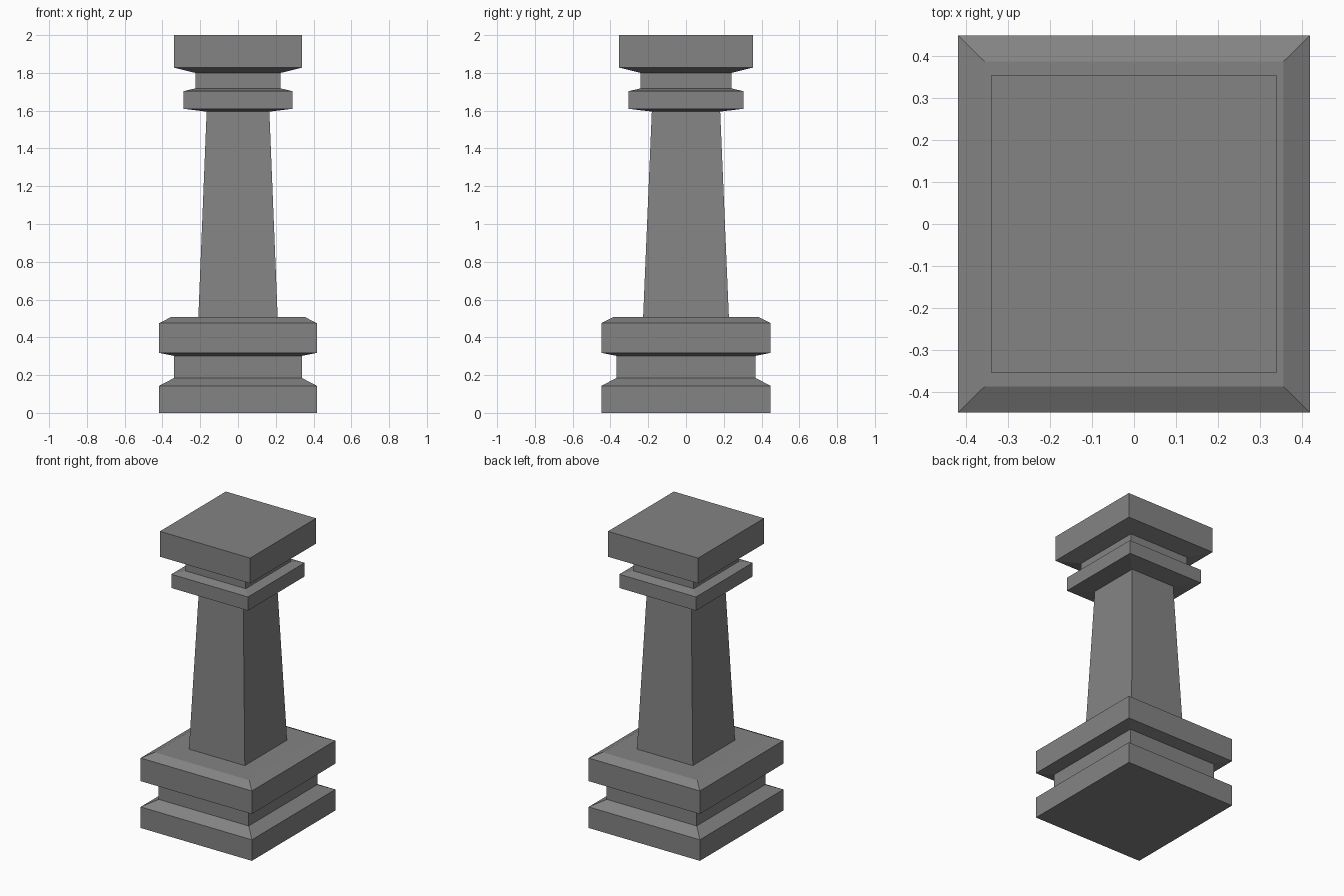
import bpy
import bmesh

cube = bpy.data.objects.get("Cube")
if cube:
    bpy.data.objects.remove(cube, do_unlink=True)

stone = bpy.data.materials.new("grey_stone")
stone.use_nodes = True
grey = (0.23, 0.23, 0.23, 1)
stone.diffuse_color = grey
bsdf = next(n for n in stone.node_tree.nodes if n.type == "BSDF_PRINCIPLED")
bsdf.inputs["Base Color"].default_value = grey


def loft(name, sections, cap_bottom=False, cap_top=False):
    """Stack rectangular sections (half x, half y, z) into a flat-sided solid."""
    bm = bmesh.new()
    rings = [[bm.verts.new((sx * hx, sy * hy, z))
              for sx, sy in ((-1, -1), (1, -1), (1, 1), (-1, 1))]
             for hx, hy, z in sections]
    for low, high in zip(rings, rings[1:]):
        for i in range(4):
            j = (i + 1) % 4
            bm.faces.new((low[i], low[j], high[j], high[i]))
    if cap_bottom:
        bm.faces.new(rings[0][::-1])
    if cap_top:
        bm.faces.new(rings[-1])
    mesh = bpy.data.meshes.new(name)
    bm.to_mesh(mesh)
    bm.free()
    mesh.materials.append(stone)
    obj = bpy.data.objects.new(name, mesh)
    bpy.context.collection.objects.link(obj)
    return obj


# Half sizes shared by several mouldings
plinth = (0.418, 0.448)
waist = (0.338, 0.368)
neck = (0.226, 0.24)
collar = (0.288, 0.304)
slab = (0.339, 0.354)
shaft_foot = (0.21, 0.227, 0.507)
shaft_head = (0.166, 0.181, 1.595)

# Stepped base with a recessed waist and a bevelled upper edge
loft("base", [
    (*plinth, 0), (*plinth, 0.143), (*waist, 0.185), (*waist, 0.302),
    (*plinth, 0.318), (*plinth, 0.475), (0.355, 0.386, 0.507), shaft_foot,
], cap_bottom=True)

# Tapered shaft
loft("shaft", [shaft_foot, shaft_head])

# Collar, recessed neck and top slab
loft("capital", [
    shaft_head, (*collar, 1.61), (*collar, 1.703), (*neck, 1.718),
    (*neck, 1.8), (*slab, 1.828), (*slab, 2),
], cap_top=True)
